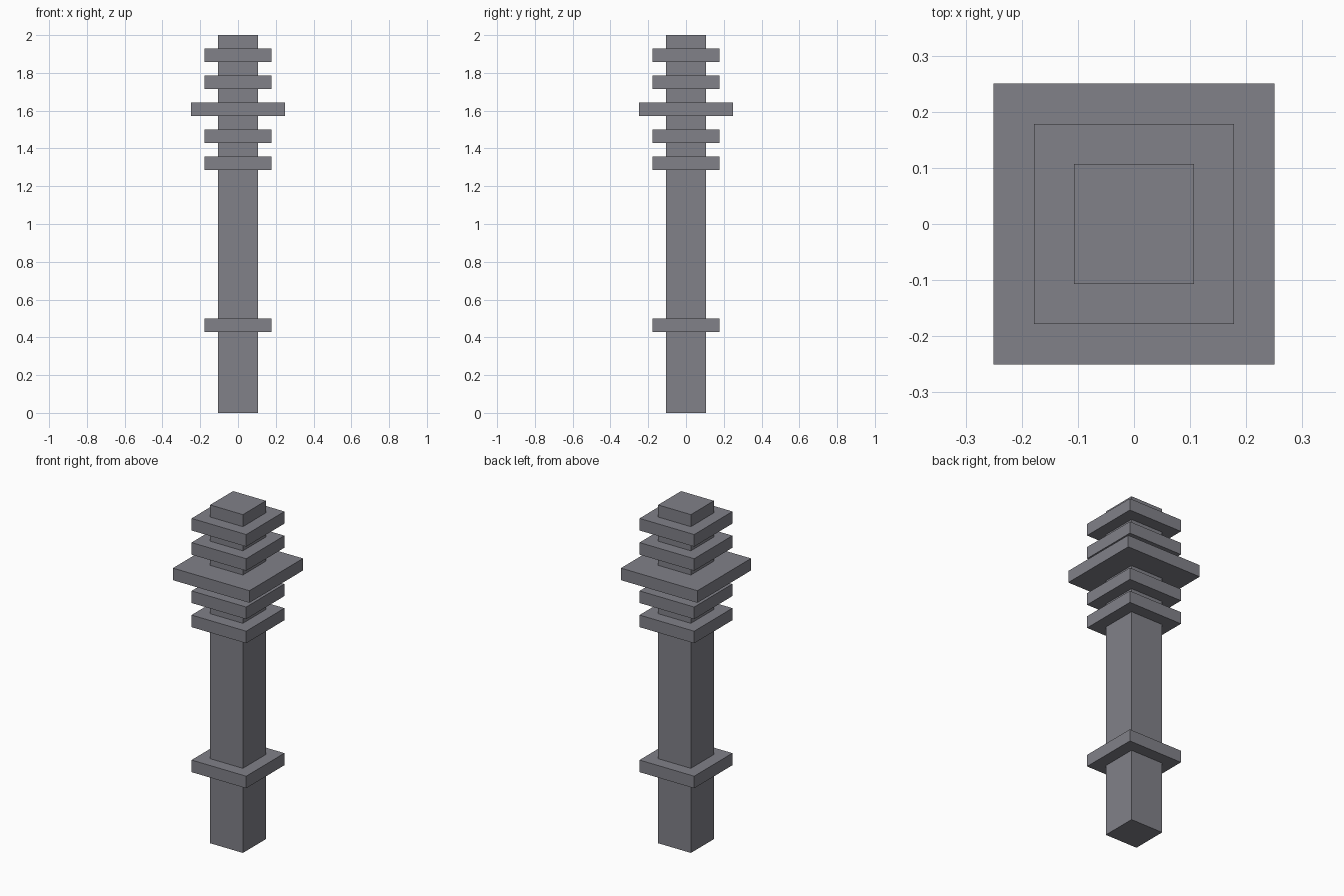
import bpy

default = bpy.data.objects.get("Cube")
if default:
    bpy.data.objects.remove(default, do_unlink=True)

UNIT = 2 / 28  # module that every part is a multiple of

# Single grey finish
grey = bpy.data.materials.new("slate_grey")
grey.use_nodes = True
colour = (0.22, 0.22, 0.25, 1)
grey.diffuse_color = colour
grey.node_tree.nodes["Principled BSDF"].inputs["Base Color"].default_value = colour


def block(name, width, bottom, height):
    """Square block centred on the axis, sized in modules."""
    bpy.ops.mesh.primitive_cube_add(size=1, location=(0, 0, (bottom + height / 2) * UNIT))
    obj = bpy.context.object
    obj.name = name
    obj.scale = (width * UNIT, width * UNIT, height * UNIT)
    bpy.ops.object.transform_apply(location=False, rotation=False, scale=True)
    obj.data.materials.append(grey)
    return obj


# Square shaft running the full height
block("shaft", 3, 0, 28)

# Collar low on the shaft
block("lower_collar", 5, 6, 1)

# Evenly spaced head plates, the middle one wider
for i in range(5):
    middle = i == 2
    name = "wide_head_plate" if middle else f"head_plate_{i + 1}"
    block(name, 7 if middle else 5, 18 + 2 * i, 1)
